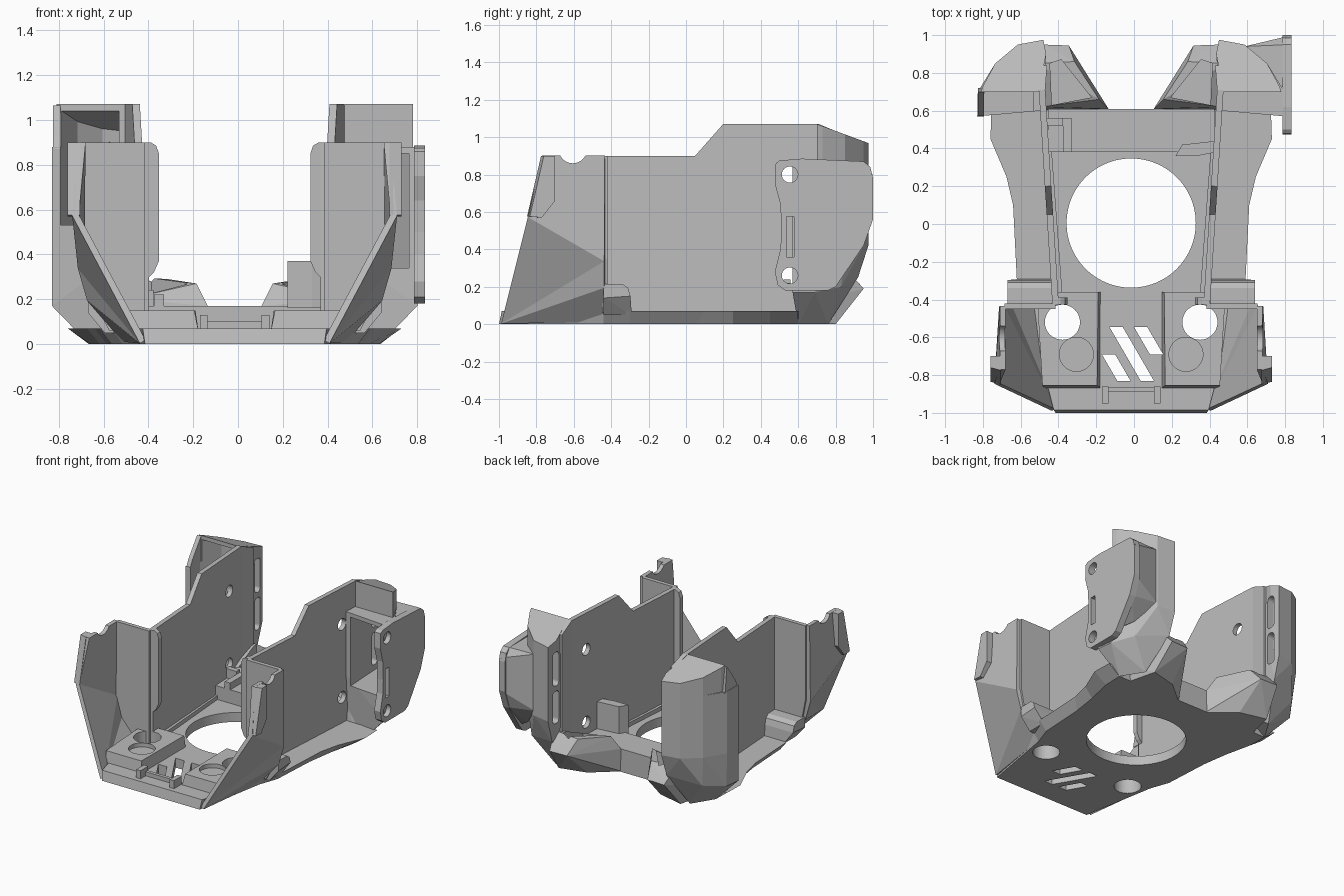
import bpy, bmesh, math

if "Cube" in bpy.data.objects:
    bpy.data.objects.remove(bpy.data.objects["Cube"])

AXIS = -0.015  # the symmetry plane sits slightly off centre

grey = bpy.data.materials.new("plain grey")
grey.use_nodes = True
grey.diffuse_color = (0.5, 0.5, 0.5, 1)
grey.node_tree.nodes["Principled BSDF"].inputs["Base Color"].default_value = grey.diffuse_color


def finish(name, bm, mirror=True, thick=0, cutters=()):
    bmesh.ops.recalc_face_normals(bm, faces=bm.faces)
    me = bpy.data.meshes.new(name)
    bm.to_mesh(me)
    bm.free()
    me.materials.append(grey)
    ob = bpy.data.objects.new(name, me)
    bpy.context.collection.objects.link(ob)
    ob.location.x = AXIS
    if thick:
        mod = ob.modifiers.new("thickness", "SOLIDIFY")
        mod.thickness, mod.offset = thick, 0
    if mirror:
        mod = ob.modifiers.new("mirror", "MIRROR")
        mod.use_mirror_merge = False
    for c in cutters:
        mod = ob.modifiers.new("cut", "BOOLEAN")
        mod.operation, mod.solver, mod.object = "DIFFERENCE", "EXACT", c
    return ob


def helper(ob):
    ob.hide_render = True
    ob.display_type = "WIRE"
    return ob


def loft(bm, rings):
    rows = [[bm.verts.new(p) for p in r] for r in rings]
    n = len(rows[0])
    for a, b in zip(rows, rows[1:]):
        for i in range(n):
            bm.faces.new((a[i], a[(i + 1) % n], b[(i + 1) % n], b[i]))
    bm.faces.new(rows[0])
    bm.faces.new(rows[-1])
    return bm


def prism(pts, lo, hi, axis, bm=None):
    """Extrude a 2D outline along an axis; outline uses the other two axes in order."""
    def place(p, d):
        q = list(p)
        q.insert("xyz".index(axis), d)
        return q
    return loft(bm or bmesh.new(), [[place(p, d) for p in pts] for d in (lo, hi)])


def box(x0, x1, y0, y1, z0, z1, bm=None):
    return prism([(x0, y0), (x1, y0), (x1, y1), (x0, y1)], z0, z1, "z", bm)


def circle(cx, cy, r, n=48):
    return [(cx + r * math.cos(2 * math.pi * i / n), cy + r * math.sin(2 * math.pi * i / n)) for i in range(n)]


def rounded(x0, x1, z0, z1, r):
    pts = []
    for k, (cx, cz) in enumerate([(x1 - r, z1 - r), (x0 + r, z1 - r), (x0 + r, z0 + r), (x1 - r, z0 + r)]):
        for i in range(6):
            a = math.radians(90 * k + 18 * i)
            pts.append((cx + r * math.cos(a), cz + r * math.sin(a)))
    return pts


def hull(points):
    bm = bmesh.new()
    for p in points:
        bm.verts.new(p)
    bmesh.ops.convex_hull(bm, input=bm.verts[:])
    bmesh.ops.delete(bm, geom=[v for v in bm.verts if not v.link_faces], context="VERTS")
    bmesh.ops.dissolve_limit(bm, angle_limit=0.03, verts=bm.verts[:], edges=bm.edges[:])
    return bm


# cutters: floor openings, slanted vents, wall screw holes
bm = prism(circle(0, 0.005, 0.342, 96), -0.2, 0.5, "z")
for s in (1, -1):
    prism(circle(s * 0.364, -0.52, 0.093), -0.2, 0.5, "z", bm)
for x, y, length in ((-0.155, -0.69, 0.14), (-0.115, -0.545, 0.285), (0.015, -0.545, 0.145)):
    d = length * 0.58
    prism([(x, y), (x + 0.07, y), (x + d + 0.07, y - length), (x + d, y - length)], -0.2, 0.5, "z", bm)
floor_cutter = helper(finish("floor_cutter", bm, False))

bm = prism(circle(0.555, 0.80, 0.043, 32), -1.2, 1.2, "x")
prism(circle(0.555, 0.26, 0.043, 32), -1.2, 1.2, "x", bm)
hole_cutter = helper(finish("screw_hole_cutter", bm, False))

# floor plate with chamfered sides; its rim forms a ledge outside the walls
low = [(0.4, -1), (0.5, -0.44), (0.55, -0.3), (0.57, 0.05), (0.6, 0.25), (0.645, 0.45), (0.65, 0.6), (0.12, 0.61)]
high = [(0.41, -0.985), (0.55, -0.44), (0.605, -0.3), (0.625, 0.1), (0.66, 0.25), (0.745, 0.45), (0.74, 0.6), (0.12, 0.61)]
rings = [[(x, y, z) for x, y in o] + [(-x, y, z) for x, y in reversed(o)] for o, z in ((low, 0), (high, 0.07))]
finish("floor_plate", loft(bmesh.new(), rings), False, cutters=[floor_cutter])

# raised rear deck and low side rails
finish("rear_deck", box(-0.44, 0.44, 0.38, 0.61, 0.05, 0.17), False)
finish("side_rail", prism([(0.365, -0.36), (0.40, -0.36), (0.45, 0.38), (0.42, 0.38)], 0.05, 0.10, "z"),
       cutters=[floor_cutter])

# front mounting pads, each with a through hole and a round recess
recess = helper(finish("pad_recess_cutter", prism(circle(0.29, -0.69, 0.09), 0.12, 0.4, "z")))
pad = [[(0.16, -0.87, 0.05), (0.46, -0.87, 0.05), (0.5, -0.36, 0.05), (0.16, -0.36, 0.05)],
       [(0.18, -0.855, 0.15), (0.47, -0.855, 0.15), (0.5, -0.36, 0.15), (0.175, -0.36, 0.15)]]
finish("front_pad", loft(bmesh.new(), pad), cutters=[floor_cutter, recess])
finish("front_latch_post", box(0.12, 0.155, -0.95, -0.86, 0.05, 0.13))
finish("front_latch_bar", box(-0.12, 0.12, -0.89, -0.865, 0.05, 0.10), False)

# upright thin side walls, splaying slightly towards the rear
wall = [(0.40, -0.43, 0.9, 0.06), (0.43, 0.05, 0.9, 0.06), (0.44, 0.2, 1.07, 0.06), (0.465, 0.6, 1.07, 0.06),
        (0.472, 0.71, 1.07, 0.2), (0.462, 0.84, 1.015, 0.25)]
bm = bmesh.new()
rows = [[bm.verts.new((x, y, z)) for z in zs] for x, y, *zs in wall]
for a, b in zip(rows, rows[1:]):
    bm.faces.new((a[0], b[0], b[1], a[1]))
finish("side_wall", bm, thick=0.034, cutters=[hole_cutter])

# crosswise front panels with rounded inner flanges
finish("front_panel", prism([(0.40, 0.06), (0.56, 0.06), (0.645, 0.22), (0.67, 0.35), (0.67, 0.9), (0.40, 0.9)],
                            -0.45, -0.42, "y"))
finish("panel_flange", prism([(0.41, 0.27), (0.36, 0.32), (0.338, 0.37), (0.338, 0.85), (0.35, 0.885),
                              (0.375, 0.9), (0.41, 0.9)], -0.425, -0.39, "y"))

# front cheeks: slanted lower part, upright upper part with a finger notch
notch = helper(finish("notch_cutter", prism(circle(-0.605, 0.935, 0.075), 0.5, 0.9, "x")))
bm = bmesh.new()
tip, brow, hip, heel, toe = [bm.verts.new(p) for p in (
    (0.41, -0.985, 0.01), (0.71, -0.845, 0.575), (0.685, -0.435, 0.34), (0.645, -0.435, 0.2), (0.49, -0.435, 0.02))]
crown = [bm.verts.new(p) for p in ((0.68, -0.77, 0.9), (0.68, -0.435, 0.9))]
for f in ((tip, brow, hip), (tip, hip, heel), (tip, heel, toe), (brow, crown[0], crown[1], hip)):
    bm.faces.new(f)
finish("front_cheek", bm, thick=0.03, cutters=[notch])
finish("cheek_lip", hull([(x, y, z) for x, off in ((0.69, 0), (0.745, 0.015)) for y, z in
       ((-0.85 + off, 0.575), (-0.775 + off, 0.9), (-0.70, 0.9), (-0.70, 0.66), (-0.77, 0.57))]))

# rounded hinge lumps behind the cheeks, tapering down to the floor edge
finish("hinge_lump", hull([(x, y, z) for x in (0.42, 0.655) for y, z in
       ((-0.44, 0.14), (-0.44, 0.215), (-0.34, 0.215), (-0.31, 0.195), (-0.297, 0.15))] +
       [(x, y, 0.05) for x in (0.42, 0.58) for y in (-0.44, -0.29)]))

# hollow rear corner pods: open towards the front, slotted towards the inside
cavity = [(0.53, 0.4), (0.778, 0.4), (0.778, 0.69), (0.7, 0.83), (0.59, 0.915), (0.505, 0.94)]
left_cavity = helper(finish("left_cavity_cutter", prism(cavity, 0.34, 0.85, "z"), False))
rings = [[(-x, y, 0.53) for x, y in cavity], [(-x, y, 1.04 - 0.37 * (y - 0.7)) for x, y in cavity]]
right_cavity = helper(finish("right_cavity_cutter", loft(bmesh.new(), rings), False))
bm = bmesh.new()
for z0, z1 in ((0.38, 0.62), (0.66, 0.91)):
    prism(rounded(0.865, 0.93, z0, z1, 0.025), 0.36, 0.56, "x", bm)
pod_slots = helper(finish("pod_slot_cutter", bm))
pod_cutters = [left_cavity, right_cavity, pod_slots]

outer = [(0.815, 0.57), (0.812, 0.70), (0.72, 0.85), (0.6, 0.95), (0.465, 0.975), (0.45, 0.9), (0.475, 0.6)]
pts = [(x, y, z) for x, y in outer for z in (0.42, 0.88)]
pts += [(0.815, 0.57, 0.17), (0.80, 0.69, 0.17), (0.70, 0.83, 0.2), (0.47, 0.92, 0.25), (0.65, 0.6, 0.0),
        (0.55, 0.76, 0.0), (0.475, 0.62, 0.1)]
finish("rear_pod", hull(pts), cutters=pod_cutters)
rim = [(0.49, 0.70), (0.795, 0.70), (0.785, 0.73), (0.72, 0.85), (0.6, 0.95), (0.465, 0.975), (0.45, 0.9)]
cap = [[(x, y, 0.878) for x, y in rim], [(x, y, 1.07 - 0.37 * (y - 0.7)) for x, y in rim]]
finish("pod_cap", loft(bmesh.new(), cap), cutters=pod_cutters)
# rim around the tall opening of the right pod
finish("right_pod_rim", hull([(x, y, z) for x in (-0.81, -0.778) for y, z in
       ((0.57, 0.87), (0.60, 0.93), (0.70, 1.065), (0.72, 0.87))]), False)

# rear legs with a slanted channel
channel = helper(finish("channel_cutter", prism([(0.21, 0.67), (0.37, 0.87), (0.43, 0.85), (0.42, 0.63)],
                                                0.16, 0.5, "z")))
finish("rear_leg", hull([(0.12, 0.6, 0), (0.3, 0.75, 0), (0.5, 0.8, 0), (0.55, 0.6, 0), (0.12, 0.61, 0.17),
                         (0.17, 0.66, 0.27), (0.33, 0.945, 0.19), (0.47, 0.95, 0.19), (0.30, 0.86, 0.29),
                         (0.5, 0.85, 0.30), (0.48, 0.62, 0.2), (0.58, 0.62, 0.1)]), cutters=[channel])

# inner blocks beside the deck
finish("left_inner_block", prism([(0.235, 0.36), (0.27, 0.42), (0.45, 0.44), (0.45, 0.38), (0.345, 0.36)],
                                 0.16, 0.37, "z"), False)
bm = box(-0.36, -0.315, 0.38, 0.56, 0.1, 0.22)
box(-0.45, -0.362, 0.52, 0.56, 0.1, 0.24, bm)
finish("right_inner_block", bm, False)

# side bracket on the left rear with holes and a slot, joined to the pod by a web
outline = [(0.48, 0.86), (0.5, 0.875), (0.62, 0.885), (0.95, 0.87), (0.985, 0.84), (1.0, 0.78), (1.0, 0.56),
           (0.95, 0.42), (0.8, 0.2), (0.76, 0.18), (0.53, 0.18), (0.49, 0.21), (0.475, 0.28), (0.505, 0.4),
           (0.51, 0.5), (0.505, 0.64), (0.475, 0.75)]
slot = helper(finish("slot_cutter", box(0.78, 1.2, 0.537, 0.577, 0.36, 0.575), False))
finish("side_bracket", prism(outline, 0.80, 0.85, "x"), False, cutters=[hole_cutter, slot])
finish("bracket_web", hull([(0.6, 0.94, 0.45), (0.6, 0.94, 0.87), (0.72, 0.845, 0.3), (0.72, 0.845, 0.87),
                            (0.84, 0.997, 0.56), (0.84, 0.997, 0.8), (0.84, 0.95, 0.42), (0.84, 0.95, 0.87),
                            (0.84, 0.78, 0.22), (0.805, 0.72, 0.25), (0.805, 0.72, 0.87)]), False,
       cutters=[left_cavity])
